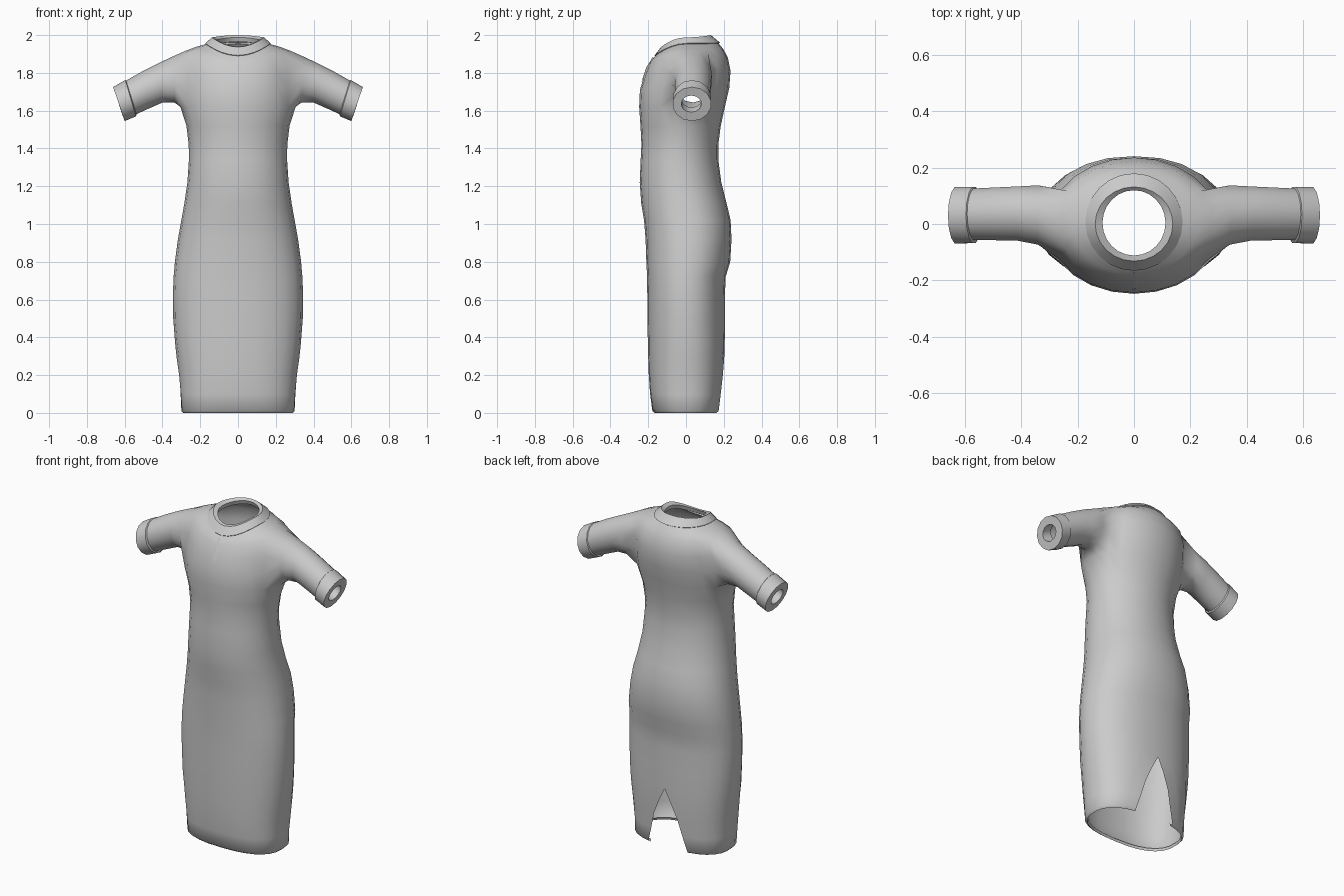
import bpy, bmesh, math
from mathutils import Vector

if "Cube" in bpy.data.objects:
    bpy.data.objects.remove(bpy.data.objects["Cube"])

grey = bpy.data.materials.new("soft grey fabric")
grey.diffuse_color = (0.6, 0.6, 0.6, 1)
grey.use_nodes = True
grey.node_tree.nodes["Principled BSDF"].inputs["Base Color"].default_value = grey.diffuse_color
N = 24  # columns around the body


def make(name, bm, angle=60):
    bmesh.ops.remove_doubles(bm, verts=bm.verts, dist=0.0005)
    bmesh.ops.recalc_face_normals(bm, faces=bm.faces)
    me = bpy.data.meshes.new(name)
    bm.to_mesh(me)
    bm.free()
    ob = bpy.data.objects.new(name, me)
    bpy.context.collection.objects.link(ob)
    me.materials.append(grey)
    bpy.ops.object.select_all(action='DESELECT')
    ob.select_set(True)
    bpy.context.view_layer.objects.active = ob
    bpy.ops.object.shade_smooth_by_angle(angle=math.radians(angle))
    return ob


def body_ring(w, yf, yb, zf, zs, zb, n=2.0, gap=0.0):
    """Ring that starts and ends at the centre back, tilted by front/side/back heights."""
    pts, mid = [], (yf + yb) / 2
    for j in range(N + 1):
        a = gap + (2 * math.pi - 2 * gap) * j / N
        s, c = math.sin(a), math.cos(a)
        x = math.copysign(abs(s) ** (2 / n), s) * w
        y = mid + math.copysign(abs(c) ** (2 / n), c) * (yb - yf) / 2
        z = zs + ((zb if c > 0 else zf) - zs) * c * c
        pts.append(Vector((x, y, z)))
    return pts


def sleeve_ring(top, bottom, yc, ry, side, count=14):
    """Ring around the arm that starts underneath and turns to the front."""
    t, b = Vector((top[0], 0, top[1])), Vector((bottom[0], 0, bottom[1]))
    c, r = (t + b) / 2, (t - b) / 2
    pts = []
    for i in range(count):
        a = 2 * math.pi * i / count
        p = c - r * math.cos(a)
        pts.append(Vector((p.x * side, yc - ry * math.sin(a), p.z)))
    return pts


def loft(bm, rings, closed=True, skip=()):
    rows = [[v if isinstance(v, bmesh.types.BMVert) else bm.verts.new(v) for v in r] for r in rings]
    m = len(rows[0])
    for k in range(len(rows) - 1):
        for j in range(m if closed else m - 1):
            if (k, j) not in skip:
                i = (j + 1) % m
                bm.faces.new((rows[k][j], rows[k][i], rows[k + 1][i], rows[k + 1][j]))
    return rows


# Dress body: half width, front y, back y, height, squareness, back slit gap
levels = [
    (.285, -.160, .165, .015, 2.5, .36), (.290, -.165, .170, .000, 2.5, .36),
    (.300, -.178, .182, .010, 2.5, .36), (.305, -.190, .190, .10, 2.4, .28),
    (.313, -.197, .198, .20, 2.4, .19), (.325, -.200, .203, .29, 2.3, .09),
    (.333, -.202, .205, .37, 2.3, 0), (.343, -.204, .206, .50, 2.2, 0),
    (.345, -.205, .206, .62, 2.2, 0), (.341, -.206, .210, .72, 2.2, 0),
    (.334, -.210, .234, .80, 2.2, 0), (.318, -.214, .241, .92, 2.2, 0),
    (.300, -.222, .236, 1.02, 2.2, 0), (.284, -.237, .215, 1.11, 2.1, 0),
    (.268, -.245, .187, 1.22, 2.1, 0), (.260, -.240, .171, 1.34, 2.1, 0),
    (.261, -.236, .171, 1.42, 2.0, 0), (.273, -.241, .184, 1.52, 2.0, 0)]
rings = [body_ring(w, f, b, z, z, z, n, g) for w, f, b, z, n, g in levels]
armpit = len(rings)
rings += [
    body_ring(.305, -.248, .206, 1.62, 1.62, 1.62),
    body_ring(.305, -.244, .229, 1.71, 1.72, 1.72),
    body_ring(.300, -.220, .236, 1.79, 1.82, 1.81),
    body_ring(.275, -.195, .222, 1.85, 1.918, 1.88),
    body_ring(.222, -.180, .198, 1.872, 1.938, 1.925),
    body_ring(.170, -.163, .172, 1.89, 1.953, 1.957)]
holes = {(k, j) for k in range(armpit, armpit + 3)
         for c in (N // 4, 3 * N // 4) for j in range(c - 2, c + 2)}
bm = bmesh.new()
rows = loft(bm, rings, closed=False, skip=holes)

# Sleeves grow out of the arm openings
for side, col, d in ((1, N // 4, 1), (-1, 3 * N // 4, -1)):
    lo, b, c, hi = rows[armpit:armpit + 4]
    loop = [lo[col], lo[col + d], lo[col + 2 * d], b[col + 2 * d], c[col + 2 * d],
            hi[col + 2 * d], hi[col + d], hi[col], hi[col - d], hi[col - 2 * d],
            c[col - 2 * d], b[col - 2 * d], lo[col - 2 * d], lo[col - d]]
    loft(bm, [loop,
              sleeve_ring((.345, 1.887), (.335, 1.642), .032, .108, side),
              sleeve_ring((.42, 1.852), (.40, 1.643), .037, .099, side),
              sleeve_ring((.51, 1.806), (.475, 1.61), .036, .096, side),
              sleeve_ring((.60, 1.755), (.545, 1.578), .034, .094, side)])
make("dress_body", bm, 80)

# Cuffs: outer band, open end face and inner lining
for side, name in ((1, "cuff_right"), (-1, "cuff_left")):
    bm = bmesh.new()
    loft(bm, [sleeve_ring((.590, 1.757), (.537, 1.578), .034, .093, side),
              sleeve_ring((.597, 1.762), (.540, 1.570), .032, .102, side),
              sleeve_ring((.661, 1.725), (.600, 1.545), .031, .103, side),
              sleeve_ring((.645, 1.680), (.617, 1.592), .028, .054, side),
              sleeve_ring((.590, 1.712), (.558, 1.617), .030, .054, side)])
    make(name, bm, 35)

# Collar: sloping band with a folded lip around the neck opening
bm = bmesh.new()
loft(bm, [body_ring(.166, -.158, .168, 1.885, 1.948, 1.952),
          body_ring(.173, -.166, .180, 1.893, 1.957, 1.960),
          body_ring(.138, -.132, .132, 1.937, 1.988, 2.0),
          body_ring(.112, -.112, .120, 1.940, 1.976, 1.988),
          body_ring(.118, -.120, .128, 1.915, 1.950, 1.965)], closed=False)
make("collar", bm, 35)

# Diamond inset lying on the chest just below the collar
bm = bmesh.new()
pts = [(0, -.172, 1.89), (.042, -.193, 1.828), (0, -.236, 1.752), (-.042, -.193, 1.828)]
top, right, low, left = [bm.verts.new(p) for p in pts]
centre = bm.verts.new((0, -.211, 1.828))
for a, b in ((top, right), (right, low), (low, left), (left, top)):
    bm.faces.new((a, centre, b))
ob = make("chest_diamond", bm, 60)
